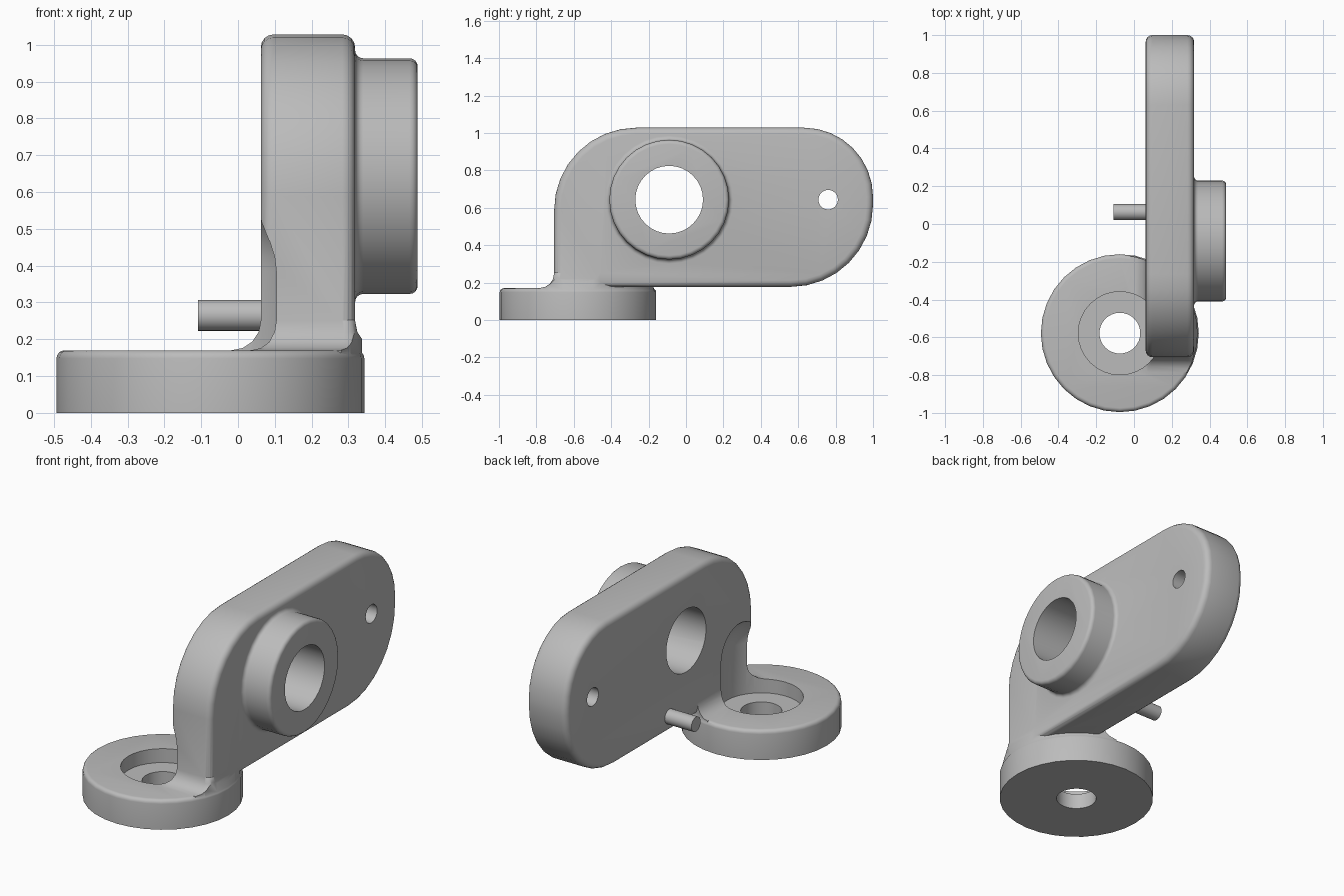
import bpy, bmesh
from math import sin, cos, pi

cube = bpy.data.objects.get("Cube")
if cube:
    bpy.data.objects.remove(cube)

grey = bpy.data.materials.new("machined grey")
grey.use_nodes = True
grey.diffuse_color = (0.5, 0.5, 0.5, 1)
grey.node_tree.nodes["Principled BSDF"].inputs["Base Color"].default_value = (0.5, 0.5, 0.5, 1)

SIDES = 32


def loft(name, rings):
    """Skin a closed solid through rings of equal point count."""
    bm = bmesh.new()
    loops = [[bm.verts.new(p) for p in ring] for ring in rings]
    n = len(loops[0])
    for a, b in zip(loops, loops[1:]):
        for i in range(n):
            j = (i + 1) % n
            bm.faces.new((a[i], a[j], b[j], b[i]))
    bm.faces.new(loops[0][::-1])
    bm.faces.new(loops[-1])
    bmesh.ops.recalc_face_normals(bm, faces=bm.faces)
    mesh = bpy.data.meshes.new(name)
    bm.to_mesh(mesh)
    bm.free()
    mesh.materials.append(grey)
    obj = bpy.data.objects.new(name, mesh)
    bpy.context.collection.objects.link(obj)
    return obj


def lathe(name, axis, u, v, profile):
    """Turned solid; profile holds (radius, distance along axis)."""
    rings = []
    for r, h in profile:
        ring = []
        for i in range(SIDES):
            a = 2 * pi * i / SIDES
            p, q = u + r * cos(a), v + r * sin(a)
            ring.append((p, q, h) if axis == "z" else (h, p, q))
        rings.append(ring)
    return loft(name, rings)


def outline(u0, u1, v0, v1, radii, grow=0.0, steps=8):
    """Rounded rectangle, corners from top right anticlockwise."""
    corners = [(u1, v1, -1, -1), (u0, v1, 1, -1), (u0, v0, 1, 1), (u1, v0, -1, 1)]
    points = []
    for k, ((u, v, su, sv), r) in enumerate(zip(corners, radii)):
        for i in range(steps + 1):
            a = (k + i / steps) * pi / 2
            points.append((u + su * r + (r + grow) * cos(a),
                           v + sv * r + (r + grow) * sin(a)))
    return points


def combine(target, tool, operation):
    mod = target.modifiers.new(tool.name, "BOOLEAN")
    mod.operation, mod.object, mod.solver = operation, tool, "EXACT"
    bpy.context.view_layer.objects.active = target
    bpy.ops.object.modifier_apply(modifier=mod.name)
    bpy.data.objects.remove(tool)


quarter = [i * pi / 8 for i in range(5)]

# Upright plate with rounded rim
X0, X1, EDGE = 0.062, 0.318, 0.035
levels = [(-EDGE * (1 - sin(a)), X0 + EDGE * (1 - cos(a))) for a in quarter]
levels += [(g, X0 + X1 - x) for g, x in reversed(levels)]
bracket = loft("bracket", [
    [(x, y, z) for y, z in outline(-0.705, 1.0, 0.177, 1.028, (0.37, 0.44, 0.05, 0.44), g)]
    for g, x in levels])

# Bearing boss with a small fillet at its root
R, F = 0.32, 0.022
boss = lathe("boss", "x", -0.09, 0.643,
             [(R + F, X1 - 0.1)]
             + [(R + F * (1 - sin(a)), X1 + F * (1 - cos(a))) for a in quarter]
             + [(R - F * (1 - cos(a)), 0.488 - F * (1 - sin(a))) for a in quarter])
combine(bracket, boss, "UNION")

# Flared fillet where the plate meets the foot, trimmed to the foot
FX, FY, FR, TOP, FILLET = -0.075, -0.578, 0.418, 0.17, 0.08
flare = [(FILLET, 0.1)]
flare += [(FILLET * (1 - sin(a)), TOP + FILLET * (1 - cos(a))) for a in quarter]
flare += [(-0.025, TOP + FILLET + 0.025)]
skirt = loft("skirt", [
    [(x, y, z) for x, y in outline(X0, X1, -0.705, -0.08, (0.03,) * 4, g)]
    for g, z in flare])
trim = lathe("trim", "z", FX, FY, [(FR - 0.006, 0.02), (FR - 0.006, 0.6)])
combine(skirt, trim, "INTERSECT")
combine(bracket, skirt, "UNION")

# Round foot
foot = lathe("foot", "z", FX, FY,
             [(FR, 0)] + [(FR - F * (1 - cos(a)), TOP - F * (1 - sin(a))) for a in quarter])
combine(bracket, foot, "UNION")

# Counterbore with domed top, which also notches the plate
C, DOME = 0.22, 0.385
recess = lathe("recess", "z", FX, FY,
               [(C, 0.09)] + [(C * cos(a), DOME + C * sin(a))
                              for a in [i * pi / 17 for i in range(9)]])
combine(bracket, recess, "DIFFERENCE")

# Through holes: foot bolt, bearing bore, small pivot hole
for cutter in (lathe("bolt_hole", "z", FX, FY, [(0.108, -0.1), (0.108, 0.3)]),
               lathe("bore", "x", -0.09, 0.643, [(0.181, -0.1), (0.181, 0.7)]),
               lathe("pivot_hole", "x", 0.76, 0.643, [(0.052, -0.1), (0.052, 0.7)])):
    combine(bracket, cutter, "DIFFERENCE")

# Stop pin on the inner face
pin = lathe("stop_pin", "x", 0.063, 0.265, [(0.042, -0.108), (0.042, 0.15)])

# Smooth shading with sharp machined edges
for obj in (bracket, pin):
    bpy.ops.object.select_all(action="DESELECT")
    obj.select_set(True)
    bpy.context.view_layer.objects.active = obj
    bpy.ops.object.shade_smooth_by_angle(angle=0.6)
